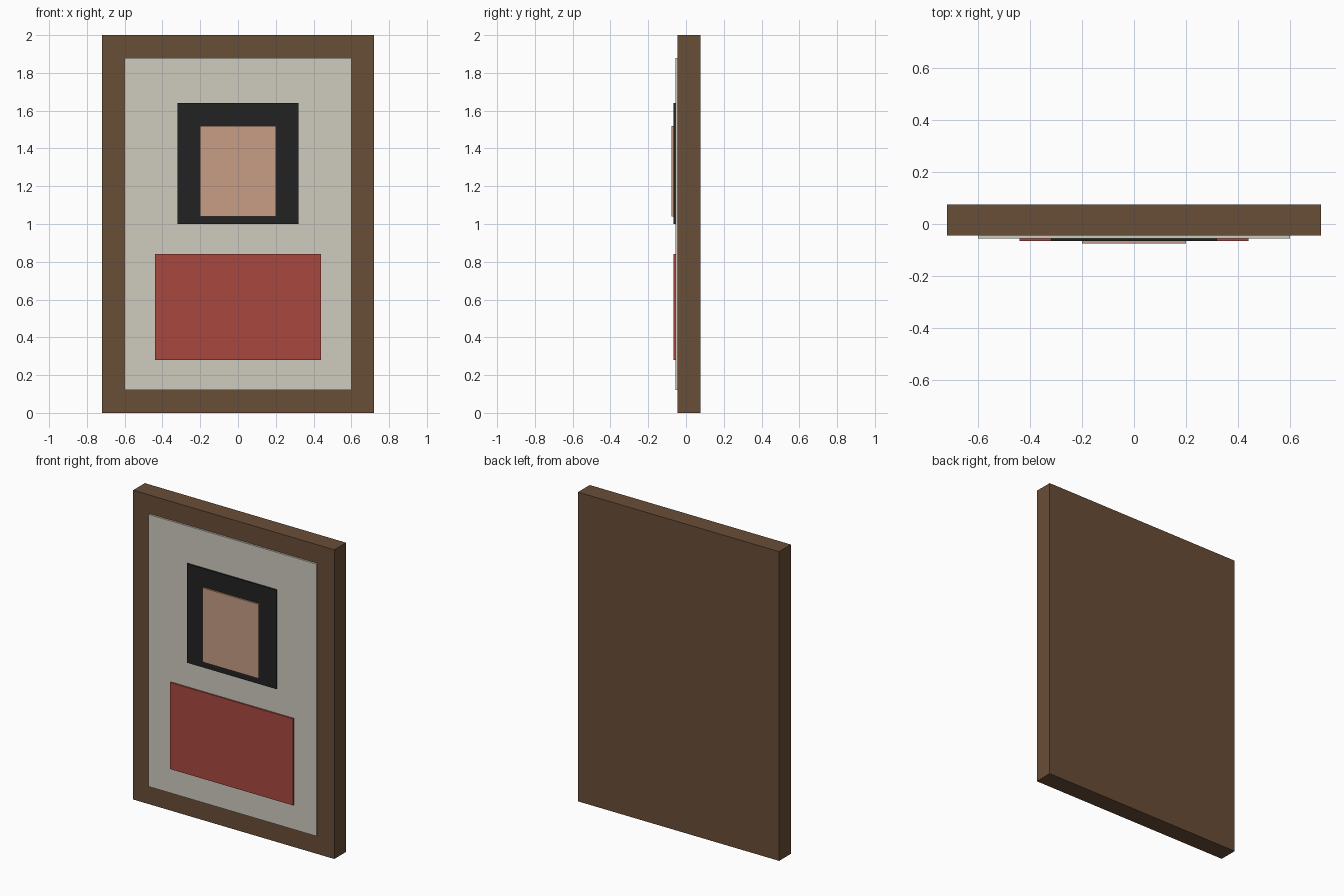
import bpy
import bmesh

if "Cube" in bpy.data.objects:
    bpy.data.objects.remove(bpy.data.objects["Cube"])


def material(name, rgb):
    """Flat colour given as 0-255 sRGB, stored linear."""
    def lin(c):
        c /= 255
        return c / 12.92 if c <= 0.04045 else ((c + 0.055) / 1.055) ** 2.4
    m = bpy.data.materials.new(name)
    m.diffuse_color = (*[lin(c) for c in rgb], 1)
    m.use_nodes = True
    m.node_tree.nodes["Principled BSDF"].inputs["Base Color"].default_value = m.diffuse_color
    return m


def slab(name, half_width, z0, z1, y0, y1, mat):
    """Upright box centred on x = 0."""
    bm = bmesh.new()
    bmesh.ops.create_cube(bm, size=1)
    for v in bm.verts:
        v.co = (v.co.x * 2 * half_width,
                y0 if v.co.y < 0 else y1,
                z0 if v.co.z < 0 else z1)
    mesh = bpy.data.meshes.new(name)
    bm.to_mesh(mesh)
    bm.free()
    mesh.materials.append(mat)
    obj = bpy.data.objects.new(name, mesh)
    bpy.context.collection.objects.link(obj)
    return obj


brown = material("brown wood", (105, 77, 55))
cream = material("cream canvas", (207, 203, 190))
black = material("near black", (34, 34, 34))
skin = material("skin tone", (199, 157, 132))
red = material("brick red", (168, 72, 62))

# Wooden backing that shows as a border
slab("frame", 0.72, 0.0, 2.0, -0.044, 0.076, brown)
# Canvas plate on the front
slab("canvas", 0.60, 0.12, 1.88, -0.056, -0.044, cream)
# Abstract portrait: hair, face and clothing plates
slab("hair", 0.32, 1.00, 1.64, -0.066, -0.056, black)
slab("face", 0.20, 1.04, 1.52, -0.076, -0.066, skin)
slab("clothing", 0.44, 0.28, 0.84, -0.066, -0.056, red)
